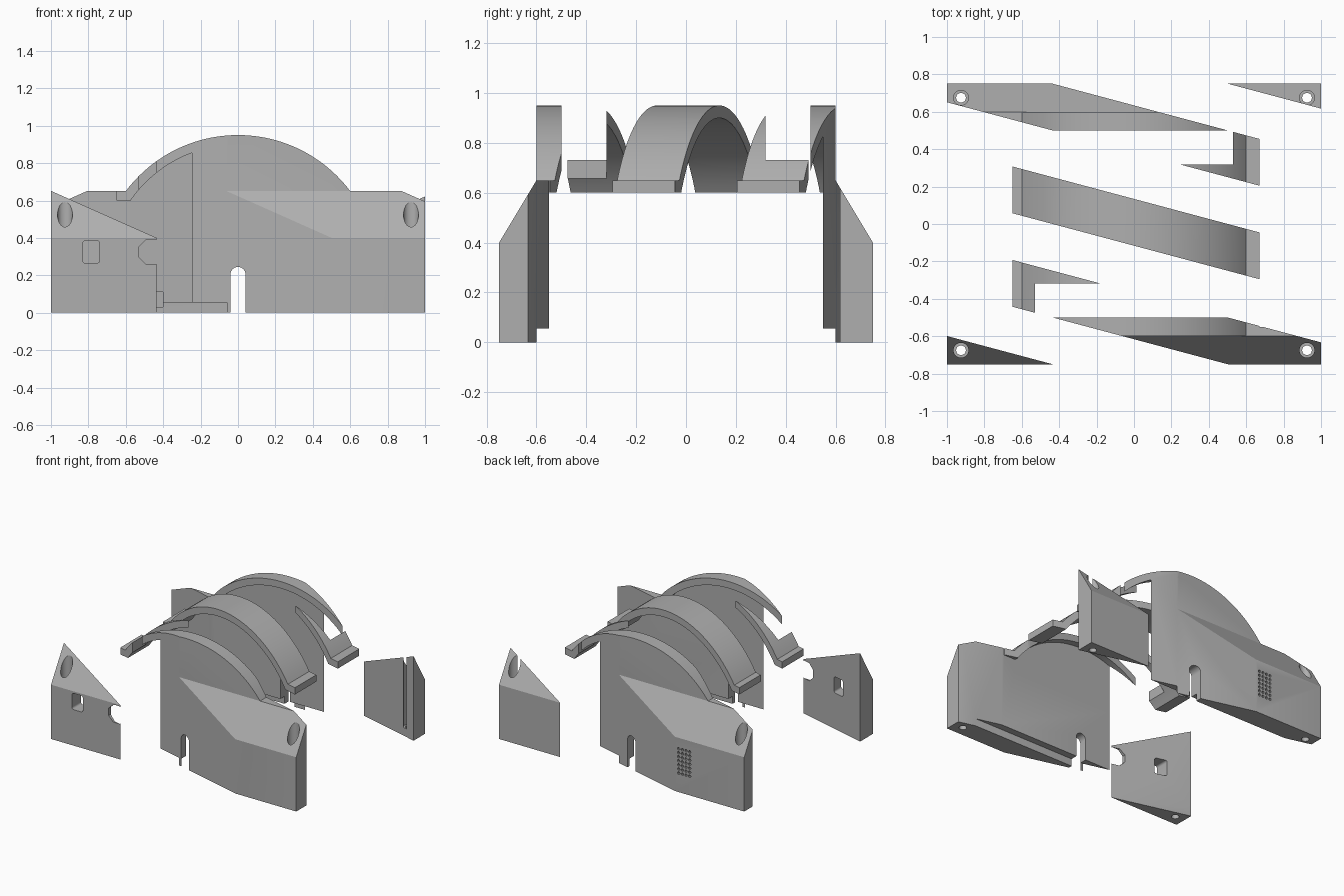
import bpy, bmesh
from math import sin, cos, pi, asin

cube = bpy.data.objects.get("Cube")
if cube:
    bpy.data.objects.remove(cube, do_unlink=True)

grey = bpy.data.materials.new("plain grey")
grey.use_nodes = True
COLOUR = (0.43, 0.43, 0.43, 1)
grey.diffuse_color = COLOUR
grey.node_tree.nodes["Principled BSDF"].inputs["Base Color"].default_value = COLOUR

ARC_Z, R_OUT, R_IN = 0.2, 0.75, 0.70    # arched cover
SLOPE, FIRST, STEP = 0.267, -0.866, 0.25  # slanting cuts


def prism(name, outlines, axis, a, b):
    """Extrude closed outlines along an axis from a to b."""
    place = {"x": lambda p, t: (t, p[0], p[1]),
             "y": lambda p, t: (p[0], t, p[1]),
             "z": lambda p, t: (p[0], p[1], t)}[axis]
    bm = bmesh.new()
    for pts in outlines:
        low = [bm.verts.new(place(p, a)) for p in pts]
        high = [bm.verts.new(place(p, b)) for p in pts]
        bm.faces.new(low)
        bm.faces.new(high)
        n = len(pts)
        for i in range(n):
            j = (i + 1) % n
            bm.faces.new((low[i], low[j], high[j], high[i]))
    bmesh.ops.recalc_face_normals(bm, faces=bm.faces)
    mesh = bpy.data.meshes.new(name)
    bm.to_mesh(mesh)
    bm.free()
    mesh.materials.append(grey)
    obj = bpy.data.objects.new(name, mesh)
    bpy.context.collection.objects.link(obj)
    return obj


def combine(obj, other, operation):
    """Apply a boolean and drop the helper."""
    mod = obj.modifiers.new("cut", "BOOLEAN")
    mod.operation, mod.solver, mod.object = operation, "EXACT", other
    bpy.context.view_layer.objects.active = obj
    bpy.ops.object.modifier_apply(modifier=mod.name)
    bpy.data.objects.remove(other, do_unlink=True)


def rect(x0, x1, y0, y1):
    return [(x0, y0), (x1, y0), (x1, y1), (x0, y1)]


def ring(x, y, r, n=24, turn=0.0):
    return [(x + r * cos(2 * pi * i / n + turn), y + r * sin(2 * pi * i / n + turn))
            for i in range(n)]


def arc(r, half_width, n=48):
    """Points of the arch from -x to +x."""
    end = asin(half_width / r)
    angles = [end * (2 * i / n - 1) for i in range(n + 1)]
    return [(r * sin(t), ARC_Z + r * cos(t)) for t in angles]


def keep_band(obj, low, high):
    """Keep what lies between two slanting cuts."""
    w = 1.3 * SLOPE
    band = prism("band", [[(-1.3, low + w), (1.3, low - w), (1.3, high - w), (-1.3, high + w)]],
                 "z", -0.2, 1.2)
    combine(obj, band, "INTERSECT")


def cut_at(k):
    return FIRST + STEP * k


def arched_cover(name, y0, y1):
    outer, inner = arc(R_OUT, 0.6), arc(R_IN, 0.574)
    outline = [(-0.65, 0.6), (-0.65, 0.65)] + outer + [(0.67, 0.65), (0.67, 0.6)] + inner[::-1]
    return prism(name, [outline], "y", y0, y1)


def end_wall(name, s):
    """Whole end wall with sloping shoulder, arched top, screw holes and cable slot."""
    section = [(-0.75, 0), (-0.75, 0.4), (-0.6, 0.65), (-0.55, 0.65),
               (-0.55, 0.055), (-0.6, 0.055), (-0.6, 0)]
    wall = prism(name, [[(-s * y, z) for y, z in section]], "x", -1, 1)
    disc = [(-0.58, 0.5)] + arc(R_OUT - 0.02, 0.58) + [(0.58, 0.5)]
    combine(wall, prism("disc", [disc], "y", s * 0.6, s * 0.55), "UNION")
    combine(wall, arched_cover("lip", s * 0.6, s * 0.5), "UNION")
    spots = [(x, s * 0.675) for x in (-0.925, 0.925)]
    combine(wall, prism("bore", [ring(x, y, 0.026) for x, y in spots], "z", -0.1, 1), "DIFFERENCE")
    combine(wall, prism("counterbore", [ring(x, y, 0.04) for x, y in spots], "z", 0.06, 1),
            "DIFFERENCE")
    slot = [(0.04, -0.1)] + [(0.04 * cos(pi * i / 16), 0.205 + 0.04 * sin(pi * i / 16))
                             for i in range(17)] + [(-0.04, -0.1)]
    combine(wall, prism("slot", [slot], "y", -1, 1), "DIFFERENCE")
    return wall


# Front and back walls, each cut to one slanting band
front_wall = end_wall("front_wall", -1)
keep_band(front_wall, cut_at(1), cut_at(2))

back_wall = end_wall("back_wall", 1)
keep_band(back_wall, cut_at(5), cut_at(6))

# Sound holes on the back wall and the notch at its foot
dots = [ring(-0.465 - 0.03 * i, 0.14 + 0.03 * j, 0.01, 10) for i in range(4) for j in range(7)]
combine(back_wall, prism("dots", dots, "y", 0.72, 0.8), "DIFFERENCE")
combine(back_wall, prism("foot_notch", [rect(-0.56, -0.4, 0.03, 0.11)], "y", 0.5, 0.61),
        "DIFFERENCE")

# Front corner with window and eight-sided side notch
front_corner = end_wall("front_corner", -1)
keep_band(front_corner, -2.5, cut_at(0))
window = []
for cx, cz, start in ((-0.755, 0.37, 0), (-0.855 + 0.04, 0.37, 1),
                      (-0.815, 0.28, 2), (-0.755, 0.28, 3)):
    window += [(cx + 0.015 * cos(pi / 2 * (start + i / 4)),
                cz + 0.015 * sin(pi / 2 * (start + i / 4))) for i in range(5)]
combine(front_corner, prism("window", [window], "y", -0.9, -0.4), "DIFFERENCE")
combine(front_corner, prism("side_notch", [ring(-0.465, 0.325, 0.07, 8, pi / 8)], "y", -0.9, -0.4),
        "DIFFERENCE")

# Back corner
back_corner = end_wall("back_corner", 1)
keep_band(back_corner, cut_at(7), 2.5)

# Arched cover strips, with an opening near each end
strips = []
for name, k in (("front_cover_strip", 1), ("middle_cover_strip", 3), ("back_cover_strip", 5)):
    strip = arched_cover(name, -0.498, 0.498)
    openings = [rect(-0.53, 0.53, -0.6, -0.318), rect(-0.53, 0.53, 0.318, 0.6)]
    combine(strip, prism("openings", openings, "z", 0.3, 1.2), "DIFFERENCE")
    keep_band(strip, cut_at(k), cut_at(k + 1))
    strips.append(strip)

# Smooth the curves, keep the edges
bpy.ops.object.select_all(action="DESELECT")
for obj in [front_wall, back_wall, front_corner, back_corner] + strips:
    obj.select_set(True)
    bpy.context.view_layer.objects.active = obj
bpy.ops.object.shade_smooth_by_angle(angle=0.5)
